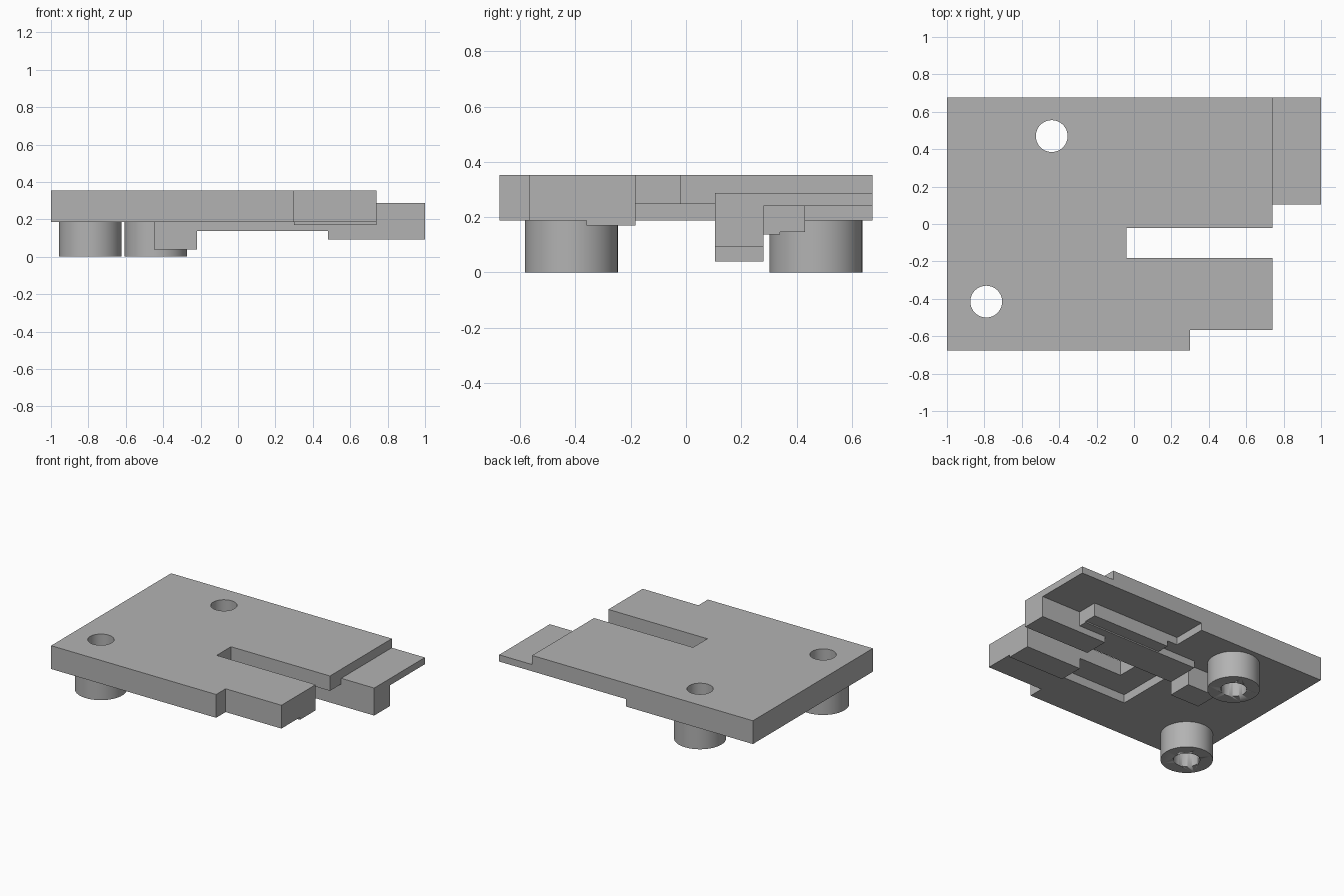
import bpy
import bmesh
import math

default_cube = bpy.data.objects.get("Cube")
if default_cube:
    bpy.data.objects.remove(default_cube, do_unlink=True)

grey = bpy.data.materials.new("plain grey")
grey.use_nodes = True
colour = (0.45, 0.45, 0.45, 1)
grey.diffuse_color = colour
grey.node_tree.nodes["Principled BSDF"].inputs["Base Color"].default_value = colour

PLATE_LOW, PLATE_TOP = 0.187, 0.353


def extrude(name, points, low, high, axis="z"):
    """Extrude an outline: x-y along z, or x-z along y."""
    bm = bmesh.new()
    place = (lambda a, b, t: (a, b, t)) if axis == "z" else (lambda a, b, t: (a, t, b))
    face = bm.faces.new([bm.verts.new(place(a, b, low)) for a, b in points])
    result = bmesh.ops.extrude_face_region(bm, geom=[face])
    moved = [v for v in result["geom"] if isinstance(v, bmesh.types.BMVert)]
    bmesh.ops.translate(bm, verts=moved, vec=place(0, 0, high - low))
    bmesh.ops.recalc_face_normals(bm, faces=bm.faces)
    mesh = bpy.data.meshes.new(name)
    bm.to_mesh(mesh)
    bm.free()
    mesh.materials.append(grey)
    obj = bpy.data.objects.new(name, mesh)
    bpy.context.collection.objects.link(obj)
    return obj


def box(name, x, y, z):
    corners = [(x[0], y[0]), (x[1], y[0]), (x[1], y[1]), (x[0], y[1])]
    return extrude(name, corners, *z)


def cylinder(name, centre, radius, low, high):
    ring = [math.tau * i / 64 for i in range(64)]
    points = [(centre[0] + radius * math.cos(a), centre[1] + radius * math.sin(a)) for a in ring]
    return extrude(name, points, low, high)


def cut(target, cutter):
    cutter.hide_render = True
    cutter.hide_viewport = True
    cutter.display_type = "WIRE"
    mod = target.modifiers.new("cut", "BOOLEAN")
    mod.operation = "DIFFERENCE"
    mod.solver = "EXACT"
    mod.object = cutter


def smooth(obj):
    bpy.ops.object.select_all(action="DESELECT")
    obj.select_set(True)
    bpy.context.view_layer.objects.active = obj
    bpy.ops.object.shade_smooth_by_angle(angle=math.radians(30))


# Main plate with stepped front corner and an open slot on the left side
plate = extrude("main_plate", [
    (-1, -0.675), (0.3, -0.675), (0.3, -0.568), (0.74, -0.568),
    (0.74, -0.183), (-0.04, -0.183), (-0.04, -0.022), (0.74, -0.022),
    (0.74, 0.675), (-1, 0.675)], PLATE_LOW, PLATE_TOP)

# Recesses in the underside
cut(plate, box("slot_recess_cutter", (-0.22, 0.8), (-0.183, 0.105), (0.1, 0.247)))
cut(plate, box("pocket_cutter", (-0.22, 0.3), (-0.36, -0.15), (0.1, 0.247)))
cut(plate, extrude("back_recess_cutter", [
    (0, 0.43), (0.69, 0.43), (0.69, 0.28), (0.8, 0.28), (0.8, 0.7), (0, 0.7)], 0.1, 0.24))

# Round bosses with holes running right through the plate
for label, centre in (("front", (-0.79, -0.415)), ("back", (-0.44, 0.47))):
    boss = cylinder(label + "_boss", centre, 0.168, 0, PLATE_LOW)
    smooth(boss)
    hole = cylinder(label + "_hole_cutter", centre, 0.085, -0.1, 0.5)
    smooth(hole)
    cut(plate, hole)
    cut(boss, hole)

# Thin shelf on the left side
box("side_shelf", (0.74, 1), (0.105, 0.675), (0.24, 0.288))

# Stepped rail under the plate
extrude("under_rail", [
    (-0.45, 0.04), (-0.22, 0.04), (-0.22, 0.137), (0.48, 0.137), (0.48, 0.092), (1, 0.092),
    (1, 0.24), (0.74, 0.24), (0.74, PLATE_LOW), (-0.45, PLATE_LOW)], 0.105, 0.28, "y")

# Ledges beside the rail, and the raised pad at the front
box("rail_ledge", (-0.22, 0.69), (0.28, 0.34), (0.137, PLATE_LOW))
box("outer_ledge", (0.08, 0.69), (0.34, 0.43), (0.146, PLATE_LOW))
box("front_pad", (0.3, 0.74), (-0.36, -0.183), (0.17, PLATE_LOW))
